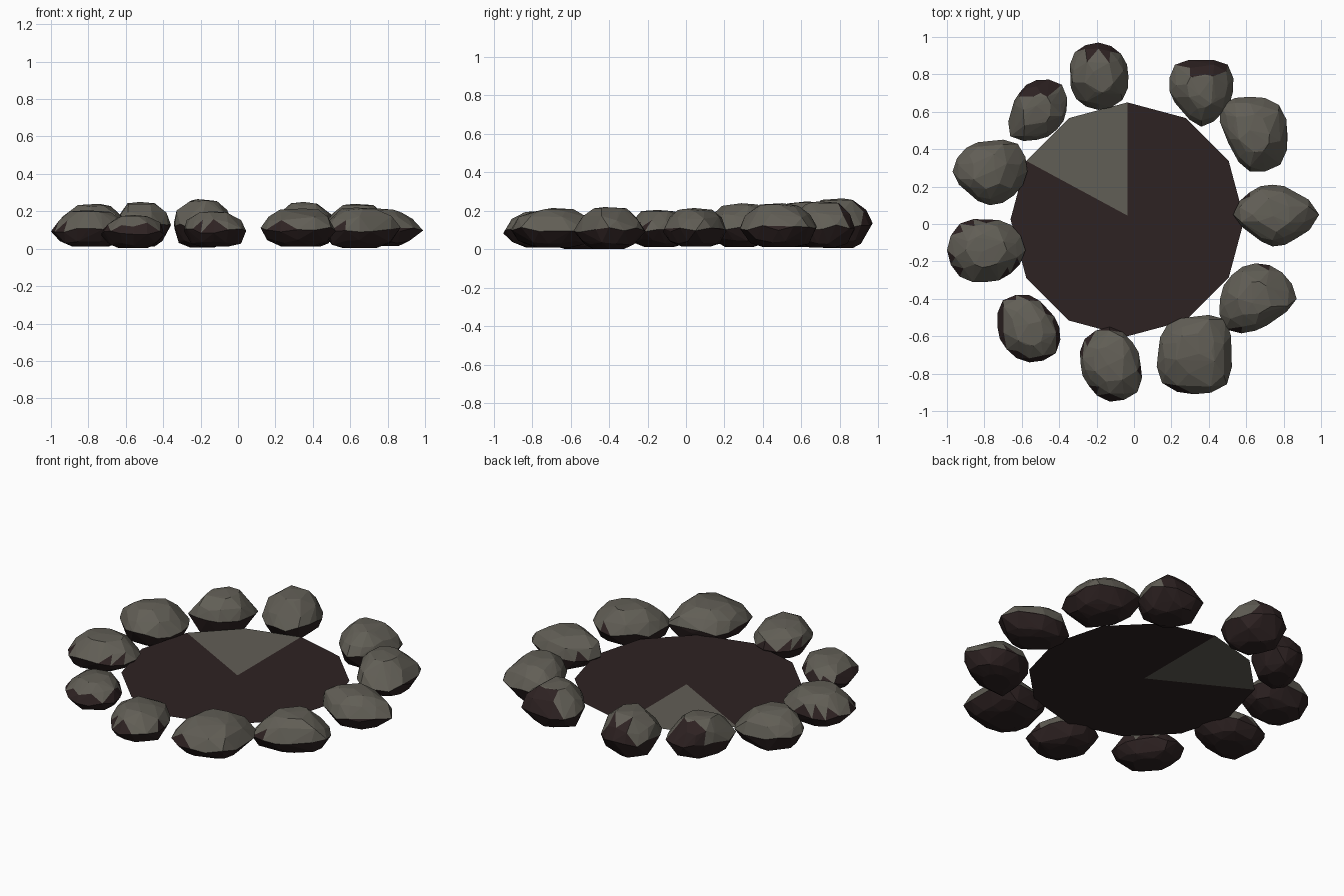
import bpy, bmesh, math, random
from mathutils import Vector

if "Cube" in bpy.data.objects:
    bpy.data.objects.remove(bpy.data.objects["Cube"])

random.seed(7)


def material(name, rgb):
    m = bpy.data.materials.new(name)
    m.diffuse_color = (*rgb, 1.0)
    m.use_nodes = True
    m.node_tree.nodes["Principled BSDF"].inputs["Base Color"].default_value = m.diffuse_color
    return m


STONE = material("warm_grey_stone", (0.120, 0.112, 0.092))
CHAR = material("charred_brown", (0.027, 0.016, 0.016))


def make_object(name, bm):
    mesh = bpy.data.meshes.new(name)
    bm.to_mesh(mesh)
    bm.free()
    mesh.materials.append(STONE)
    mesh.materials.append(CHAR)
    obj = bpy.data.objects.new(name, mesh)
    bpy.context.collection.objects.link(obj)
    return obj


# Ash bed: a thin twelve-sided fan, with one pale wedge
def ash_bed():
    bm = bmesh.new()
    hub = bm.verts.new((-0.035, 0.045, 0.085))
    rim = []
    for i in range(12):
        a = math.radians(90 + 30 * i)
        rim.append(bm.verts.new((-0.035 + 0.625 * math.cos(a),
                                 0.025 + 0.625 * math.sin(a), 0.085)))
    for i in range(12):
        f = bm.faces.new((hub, rim[i], rim[(i + 1) % 12]))
        f.material_index = 0 if i < 2 else 1
    make_object("ash_bed", bm)


# Ring heights (fraction of rock height) and widths (fraction of outline)
RINGS = ((0.0, 0.45), (0.14, 0.80), (0.45, 1.0), (0.72, 0.86), (0.93, 0.52))
SIDES = 14


def outline(radii, angle):
    """Radius at an angle, blended between eight compass radii."""
    t = (angle / (math.pi / 4)) % 8
    i = int(t)
    return radii[i] + (radii[(i + 1) % 8] - radii[i]) * (t - i)


# Chiselled rock: hull of jittered rings, charred low down and on steep backs
def rock(name, x, y, top, radii):
    bm = bmesh.new()
    low = random.uniform(0.002, 0.015)
    height = top - low
    for k, (h, w) in enumerate(RINGS):
        n = 16 if h == 0.45 else SIDES
        for i in range(n):
            a = 2 * math.pi * (i + 0.5 * (k % 2)) / n
            j = 1.0 if h == 0.45 else random.uniform(0.86, 1.06)
            r = outline(radii, a) * w * j
            z = h + (random.uniform(-0.07, 0.07) if h > 0 else 0)
            bm.verts.new((x + r * math.cos(a), y + r * math.sin(a),
                          low + height * min(z, 0.97)))
    bm.verts.new((x + random.uniform(-0.03, 0.03),
                  y + random.uniform(-0.03, 0.03), top))
    hull = bmesh.ops.convex_hull(bm, input=bm.verts[:])
    loose = {v for v in hull["geom_interior"] if isinstance(v, bmesh.types.BMVert)}
    bmesh.ops.delete(bm, geom=list(loose), context='VERTS')
    bmesh.ops.remove_doubles(bm, verts=bm.verts[:], dist=0.02)
    bmesh.ops.recalc_face_normals(bm, faces=bm.faces[:])
    bm.normal_update()
    for f in bm.faces:
        z = f.calc_center_median().z
        charred = z < 0.115 or f.normal.z < 0.1 or (y > 0.55 and f.normal.y > 0.6)
        f.material_index = 1 if charred else 0
        f.smooth = False
    make_object(name, bm)


# Centre x, centre y, top height, radii anticlockwise from east
ROCKS = (
    (-0.19, 0.79, 0.265, (.16, .17, .18, .18, .15, .17, .18, .18)),
    (-0.52, 0.61, 0.25, (.16, .19, .16, .13, .13, .20, .16, .15)),
    (-0.77, 0.28, 0.24, (.20, .21, .16, .18, .20, .16, .18, .18)),
    (-0.79, -0.14, 0.205, (.21, .19, .16, .20, .21, .20, .17, .18)),
    (-0.56, -0.55, 0.18, (.16, .13, .17, .20, .17, .17, .19, .20)),
    (-0.13, -0.75, 0.20, (.165, .17, .20, .19, .155, .16, .20, .21)),
    (0.32, -0.68, 0.215, (.19, .24, .18, .20, .19, .24, .23, .25)),
    (0.65, -0.40, 0.22, (.22, .20, .19, .18, .19, .23, .17, .14)),
    (0.74, 0.05, 0.215, (.25, .17, .16, .17, .21, .14, .17, .18)),
    (0.62, 0.48, 0.24, (.20, .22, .20, .22, .13, .12, .20, .23)),
    (0.36, 0.71, 0.25, (.17, .20, .16, .20, .17, .14, .19, .16)),
)

ash_bed()
for i, spec in enumerate(ROCKS):
    rock(f"ring_rock_{i + 1}", *spec)
